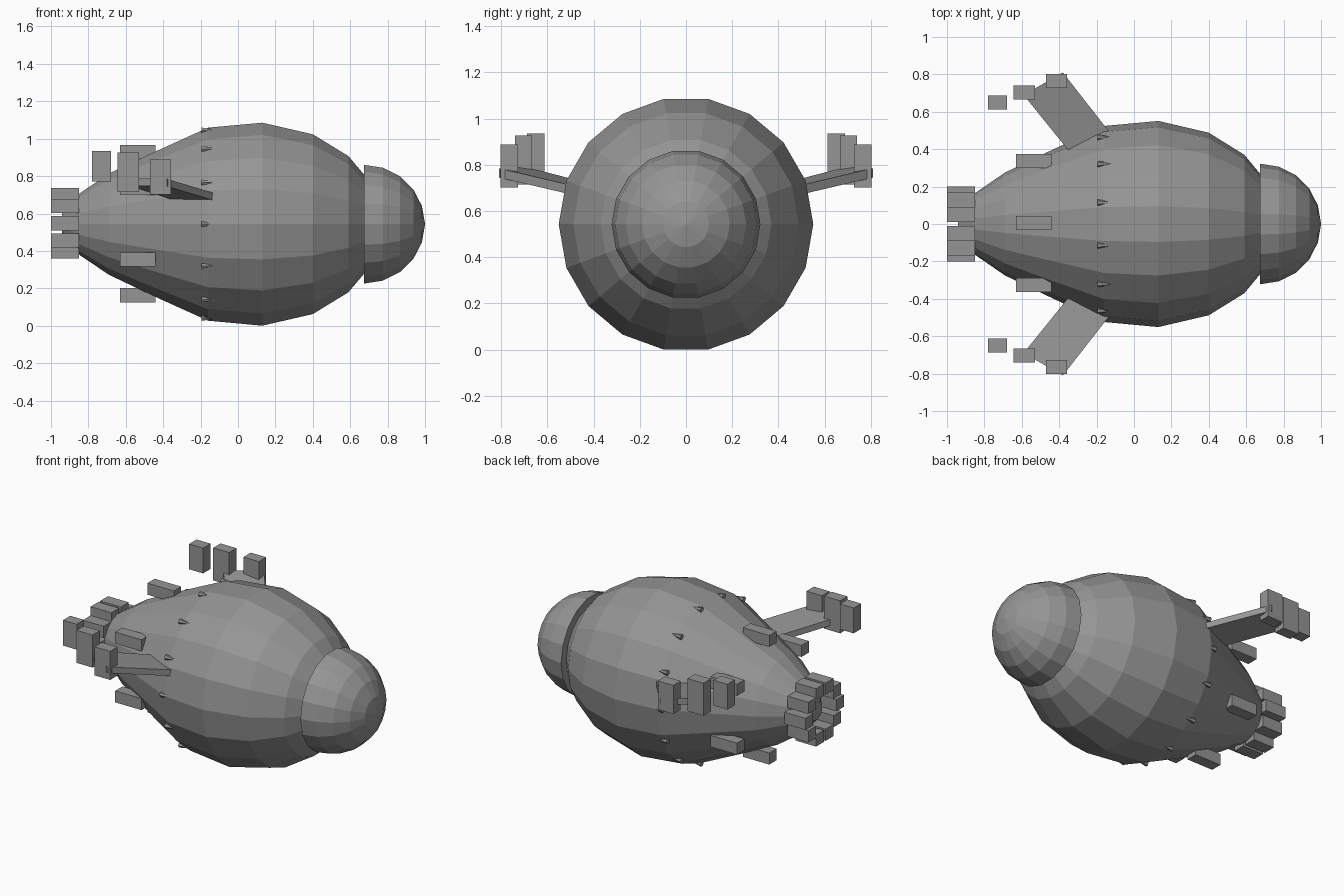
import bpy, bmesh
from math import sin, cos, pi, radians
from mathutils import Matrix, Vector

old = bpy.data.objects.get("Cube")
if old:
    bpy.data.objects.remove(old, do_unlink=True)

AXIS_Z = 0.543

grey = bpy.data.materials.new("hull grey")
grey.use_nodes = True
grey.diffuse_color = (0.3, 0.3, 0.3, 1)
grey.node_tree.nodes["Principled BSDF"].inputs["Base Color"].default_value = (0.3, 0.3, 0.3, 1)


def finish(name, bm):
    bmesh.ops.recalc_face_normals(bm, faces=bm.faces)
    mesh = bpy.data.meshes.new(name)
    bm.to_mesh(mesh)
    bm.free()
    mesh.materials.append(grey)
    obj = bpy.data.objects.new(name, mesh)
    bpy.context.collection.objects.link(obj)
    return obj


def lathe_x(name, profile, sides=18):
    """Revolve (x, radius) points round the long axis and cap both ends."""
    bm = bmesh.new()
    rings = []
    for x, r in profile:
        angles = [2 * pi * i / sides for i in range(sides)]
        rings.append([bm.verts.new((x, r * cos(a), AXIS_Z + r * sin(a))) for a in angles])
    for a, b in zip(rings, rings[1:]):
        for i in range(sides):
            j = (i + 1) % sides
            bm.faces.new((a[i], a[j], b[j], b[i]))
    bm.faces.new(rings[0])
    bm.faces.new(rings[-1])
    return finish(name, bm)


def box(name, centre, size):
    bm = bmesh.new()
    bmesh.ops.create_cube(bm, size=1, matrix=Matrix.Translation(centre) @ Matrix.Diagonal((*size, 1)))
    return finish(name, bm)


# Egg-shaped hull
lathe_x("hull", [(-0.94, 0.06), (-0.85, 0.165), (-0.69, 0.275), (-0.43, 0.4),
                 (-0.16, 0.524), (0.13, 0.551), (0.4, 0.488), (0.59, 0.37), (0.69, 0.25)])

# Domed nose
dome = [(0.675 + 0.324 * sin(radians(a)), 0.322 * cos(radians(a))) for a in range(0, 90, 18)]
lathe_x("nose_dome", dome + [(1.0, 0.002)])

# Ring of engine blocks at the tail
for i in range(10):
    a = 2 * pi * i / 10
    box(f"engine_{i + 1}", (-0.925, 0.16 * cos(a), AXIS_Z + 0.005 + 0.158 * sin(a)),
        (0.15, 0.08, 0.076))

# Six pods around the rear hull
for i in range(6):
    a = pi / 6 + pi * i / 3
    box(f"hull_pod_{i + 1}", (-0.535, 0.005 + 0.383 * cos(a), AXIS_Z + 0.003 + 0.383 * sin(a)),
        (0.19, 0.075, 0.075))

# Ring of small spikes pointing forward
for i in range(14):
    a = 2 * pi * i / 14
    bm = bmesh.new()
    place = (Matrix.Translation((-0.145, 0.515 * cos(a), AXIS_Z + 0.515 * sin(a)))
             @ Matrix.Rotation(pi / 2, 4, 'Y'))
    bmesh.ops.create_cone(bm, cap_ends=True, segments=6, radius1=0.017, radius2=0,
                          depth=0.1, matrix=place)
    finish(f"spike_{i + 1}", bm)

# Swept wings with three upright blocks each, mirrored across y
wing_outline = [(-0.13, 0.49, 0.67), (-0.38, 0.81, 0.745), (-0.59, 0.69, 0.75), (-0.34, 0.38, 0.67)]
wing_blocks = [((-0.73, 0.65, 0.853), (0.1, 0.076, 0.165)),
               ((-0.587, 0.703, 0.82), (0.115, 0.075, 0.212)),
               ((-0.415, 0.765, 0.796), (0.112, 0.076, 0.186))]
for side, s in (("left", 1), ("right", -1)):
    bm = bmesh.new()
    low = [bm.verts.new((x, s * y, z)) for x, y, z in wing_outline]
    high = [bm.verts.new(v.co + Vector((0, 0, 0.04))) for v in low]
    bm.faces.new(low)
    bm.faces.new(high)
    for i in range(4):
        j = (i + 1) % 4
        bm.faces.new((low[i], low[j], high[j], high[i]))
    finish(f"wing_{side}_side", bm)
    for n, ((x, y, z), size) in enumerate(wing_blocks):
        box(f"wing_block_{side}_{n + 1}", (x, s * y, z), size)
